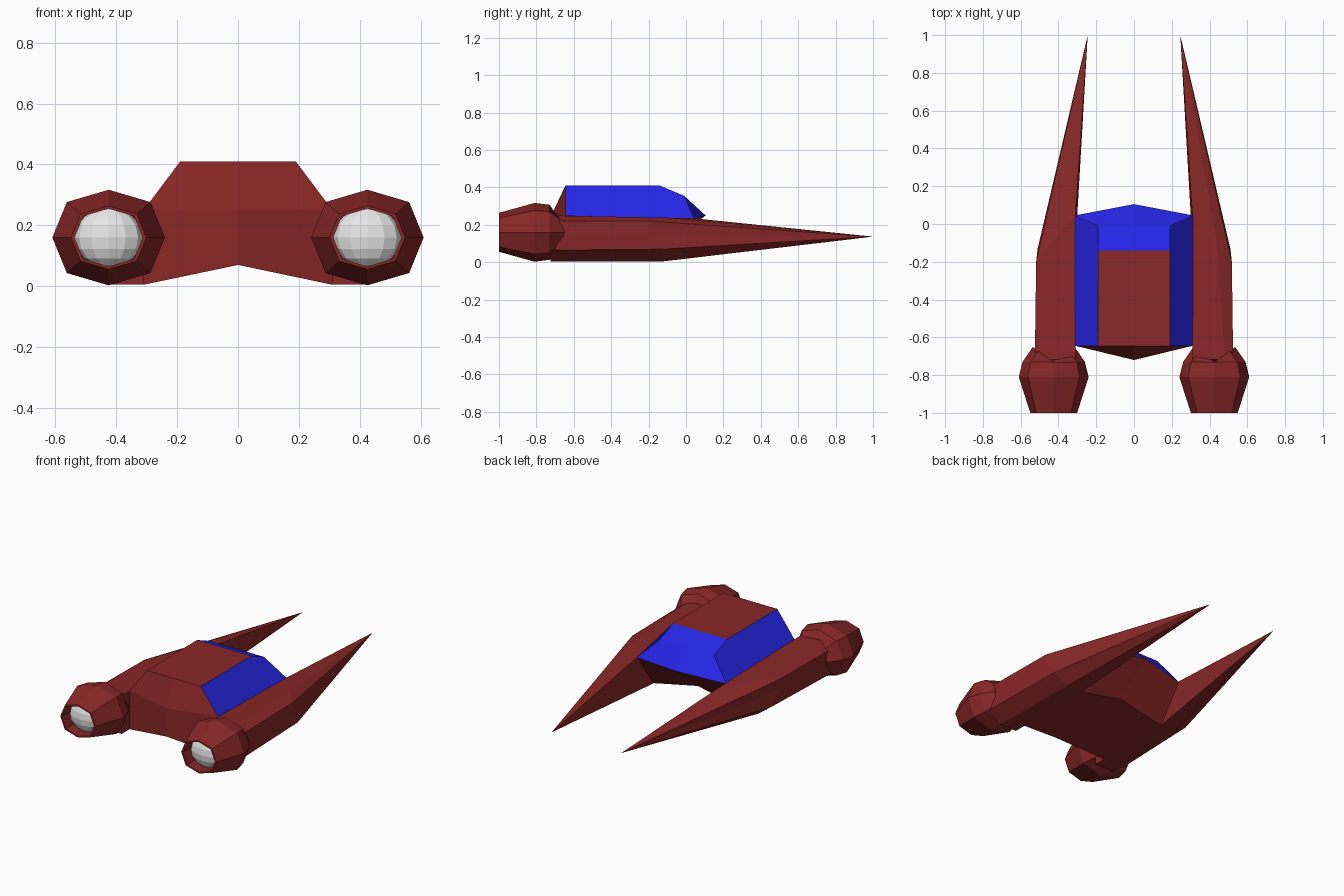
import bpy, bmesh, math

if "Cube" in bpy.data.objects:
    bpy.data.objects.remove(bpy.data.objects["Cube"])


def material(name, rgb):
    m = bpy.data.materials.new(name)
    m.diffuse_color = (*rgb, 1)
    m.use_nodes = True
    m.node_tree.nodes["Principled BSDF"].inputs["Base Color"].default_value = m.diffuse_color
    return m


RED = material("dark red", (0.25, 0.02, 0.02))
BLUE = material("window blue", (0.02, 0.02, 0.85))
WHITE = material("engine white", (0.8, 0.8, 0.8))


def finish(name, bm, mats, rule=None):
    """Turn a right-half bmesh into an object mirrored across x = 0."""
    bm.normal_update()
    if rule:
        for f in bm.faces:
            f.material_index = rule(f)
    me = bpy.data.meshes.new(name)
    bm.to_mesh(me)
    bm.free()
    for m in mats:
        me.materials.append(m)
    ob = bpy.data.objects.new(name, me)
    bpy.context.collection.objects.link(ob)
    mod = ob.modifiers.new("mirror", 'MIRROR')
    mod.merge_threshold = 0.0005
    return ob


def from_points(pts, faces):
    bm = bmesh.new()
    vs = {k: bm.verts.new(p) for k, p in pts.items()}
    for f in faces:
        bm.faces.new([vs[k] for k in f])
    return bm


def loft(rings):
    """Bridge equal-sized rings and cap both ends."""
    bm = bmesh.new()
    rs = [[bm.verts.new(p) for p in r] for r in rings]
    n = len(rs[0])
    for a, b in zip(rs, rs[1:]):
        for i in range(n):
            j = (i + 1) % n
            bm.faces.new((a[i], a[j], b[j], b[i]))
    bm.faces.new(rs[0])
    bm.faces.new(rs[-1])
    bmesh.ops.remove_doubles(bm, verts=bm.verts, dist=0.0004)
    bmesh.ops.recalc_face_normals(bm, faces=bm.faces)
    return bm


# Cabin: red roof and rear panel, blue side and front windows
pts = {
    'A': (0.31, -0.645, 0.25), 'B': (0, -0.72, 0.25),
    'C': (0.315, 0.045, 0.23), 'D': (0, 0.105, 0.25),
    'E': (0.19, -0.645, 0.41), 'F': (0.19, -0.14, 0.41), 'G': (0.19, -0.01, 0.355),
    'M': (0, -0.645, 0.41), 'P': (0, -0.14, 0.41), 'N': (0, -0.01, 0.355),
}
bm = from_points(pts, ["ABME"[::-1], "EMPF"[::-1], "FPNG"[::-1], "GNDC"[::-1], "ACGFE"])
finish("cabin", bm, [RED, BLUE],
       lambda f: 0 if f.normal.z > 0.99 or f.normal.y < -0.3 else 1)

# Central hull: V-shaped underside, pointed front and rear
pts = {
    'A': (0.31, -0.645, 0.25), 'B': (0, -0.72, 0.25),
    'C': (0.315, 0.045, 0.23), 'D': (0, 0.105, 0.25),
    'a': (0.31, -0.645, 0.005), 'b': (0, -0.72, 0.07),
    'c': (0.31, -0.12, 0.005), 'd': (0, -0.12, 0.07),
}
bm = from_points(pts, ["BbaA"[::-1], "badc"[:2] + "cd", "cdDC"[::-1], "acCA"])
bmesh.ops.recalc_face_normals(bm, faces=bm.faces)
# make sure the open half-shell faces outward
bm.normal_update()
bm.faces.ensure_lookup_table()
if bm.faces[0].normal.y > 0:
    bmesh.ops.reverse_faces(bm, faces=bm.faces)
finish("hull", bm, [RED])

# Side booms tapering to long forward prongs
section = [(0.31, 0.25), (0.48, 0.25), (0.525, 0.22), (0.525, 0.155),
           (0.525, 0.065), (0.43, 0.005), (0.31, 0.005)]
shoulder = [(0.31, 0.04, 0.235), (0.44, -0.10, 0.238), (0.518, -0.20, 0.22),
            (0.518, -0.20, 0.155), (0.51, -0.13, 0.07), (0.42, -0.12, 0.005),
            (0.31, -0.12, 0.005)]
tip = (0.245, 1.0, 0.137)
rear = [(x, -0.725, z) for x, z in section]
point = [tuple(t + (p - t) * 0.004 for p, t in zip(q, tip)) for q in shoulder]
finish("boom", loft([rear, shoulder, point]), [RED])

# Eight-sided engine pods with a hollow nozzle
CX, CZ = 0.425, 0.16


def ring(y, rx, rz, lean=0):
    out = []
    for i in range(8):
        a = math.pi * i / 4
        k = 1.05 if i % 2 else 1.0
        out.append((CX + rx * k * math.cos(a), y + lean * abs(math.cos(a)),
                    CZ + rz * k * math.sin(a)))
    return out


finish("engine_pod", loft([
    ring(-0.73, 0.11, 0.095, 0.08), ring(-0.73, 0.165, 0.147),
    ring(-0.81, 0.185, 0.157), ring(-1.0, 0.124, 0.104),
    ring(-1.0, 0.112, 0.095), ring(-0.90, 0.112, 0.095)]), [RED])

# Pale faceted dome set inside each nozzle
bm = bmesh.new()
bmesh.ops.create_uvsphere(bm, u_segments=12, v_segments=8, radius=1)
for v in bm.verts:
    v.co = (CX + v.co.x * 0.112, -0.91 + v.co.y * 0.065, CZ + v.co.z * 0.098)
finish("nozzle_dome", bm, [WHITE])
